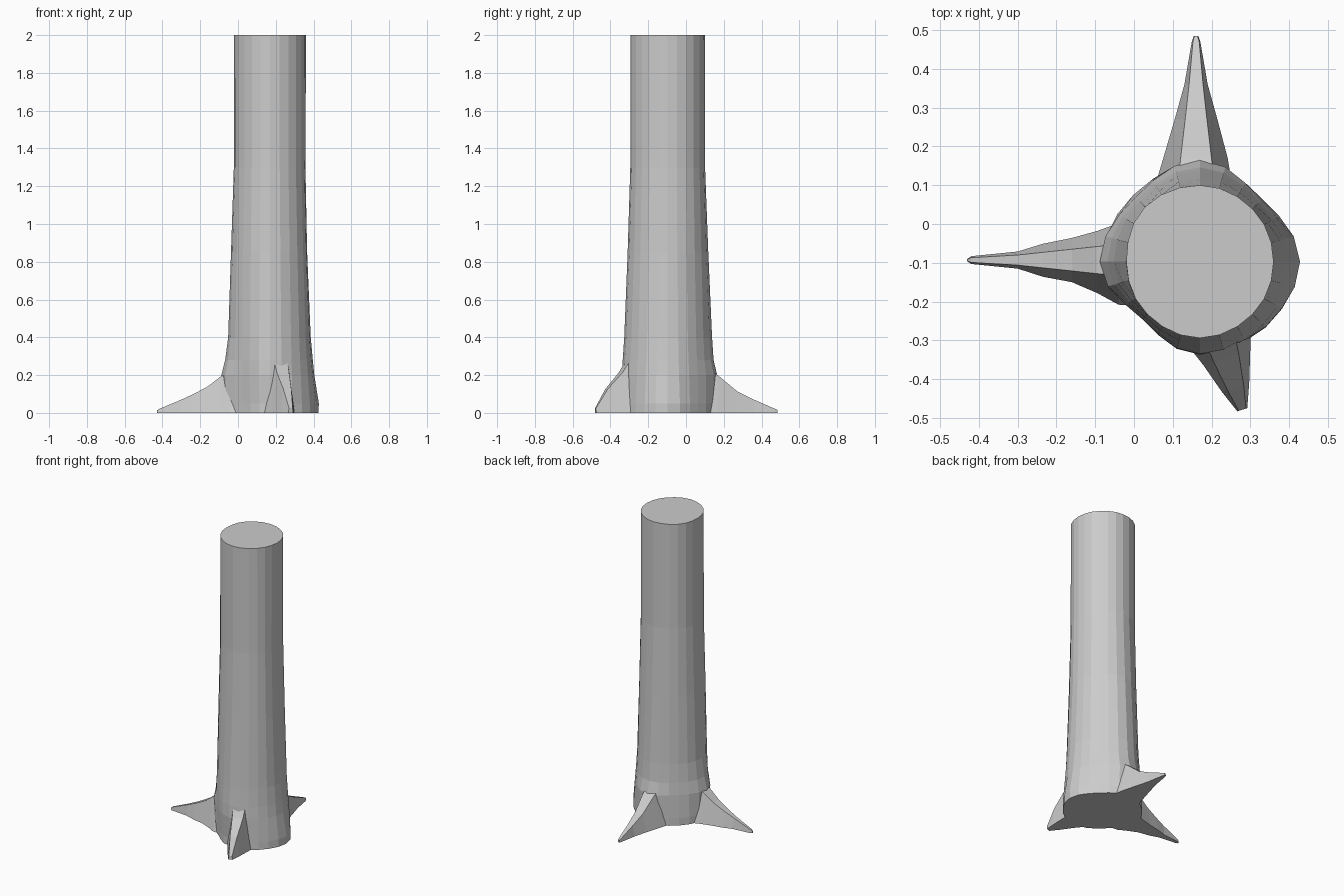
import bpy, bmesh
from math import cos, sin, radians, pi
from mathutils import Vector

if "Cube" in bpy.data.objects:
    bpy.data.objects.remove(bpy.data.objects["Cube"])


def loft(name, rings):
    """Skin a list of equal-length closed rings and cap both ends."""
    bm = bmesh.new()
    vs = [[bm.verts.new(p) for p in r] for r in rings]
    n = len(rings[0])
    for a, b in zip(vs, vs[1:]):
        for i in range(n):
            j = (i + 1) % n
            bm.faces.new((a[i], a[j], b[j], b[i]))
    bm.faces.new(vs[0][::-1])
    bm.faces.new(vs[-1])
    bmesh.ops.recalc_face_normals(bm, faces=bm.faces)
    me = bpy.data.meshes.new(name)
    bm.to_mesh(me)
    bm.free()
    ob = bpy.data.objects.new(name, me)
    bpy.context.collection.objects.link(ob)
    return ob


def trunk_ring(z, radii, sides=24):
    """Ring whose radius is blended between eight compass radii."""
    pts = []
    for i in range(sides):
        t = i * 8 / sides
        k = int(t)
        f = (1 - cos((t - k) * pi)) / 2
        r = radii[k % 8] * (1 - f) + radii[(k + 1) % 8] * f
        a = 2 * pi * i / sides
        pts.append((0.17 + r * cos(a), -0.097 + r * sin(a), z))
    return pts


def root(name, origin, angle, sections):
    """Tapered root; section = distance, left, right, ridge half width, height."""
    a = radians(angle)
    d, s = Vector((cos(a), sin(a), 0)), Vector((-sin(a), cos(a), 0))
    o, up = Vector((*origin, 0)), Vector((0, 0, 1))
    rings = []
    for dist, l, r, w, h in sections:
        c = o + d * dist
        rings.append([c + s * l, c + s * w + up * h, c - s * w + up * h, c - s * r])
    return loft(name, rings)


# Trunk: radii at right, back-right, back, back-left, left, front-left, front, front-right
trunk = loft("tree_trunk", [trunk_ring(z, r) for z, r in [
    (0.00, (.256, .228, .250, .243, .250, .203, .225, .240)),
    (0.05, (.258, .228, .252, .243, .253, .204, .225, .238)),
    (0.20, (.234, .225, .262, .235, .258, .210, .240, .230)),
    (0.28, (.226, .219, .243, .228, .238, .210, .238, .224)),
    (0.40, (.215, .213, .235, .220, .222, .209, .230, .218)),
    (0.85, (.196, .203, .215, .207, .207, .202, .212, .204)),
    (1.30, (.187, .193, .198, .198, .192, .193, .198, .193)),
    (2.00, (.190, .192, .197, .200, .190, .192, .197, .192))]])

# Three buttress roots
roots = [
    root("back_root", (0.16, -0.097), 90, [
        (.05, .100, .090, .050, .25), (.215, .100, .090, .045, .23),
        (.265, .085, .082, .040, .20), (.367, .055, .055, .028, .115),
        (.457, .030, .030, .018, .07), (.567, .011, .011, .008, .022),
        (.582, .006, .006, .004, .015)]),
    root("left_root", (0.17, -0.093), 180, [
        (.05, .125, .100, .045, .24), (.21, .115, .095, .040, .22),
        (.265, .085, .075, .035, .19), (.33, .057, .057, .028, .14),
        (.405, .043, .042, .020, .10), (.47, .022, .022, .013, .07),
        (.59, .010, .010, .006, .02), (.60, .003, .003, .002, .012)]),
    root("front_root", (0.16, -0.097), -72.6, [
        (.06, .090, .085, .040, .38), (.20, .085, .085, .040, .31),
        (.26, .065, .062, .034, .215), (.34, .037, .037, .022, .125),
        (.40, .013, .014, .010, .025)]),
]

# Merge roots into the trunk
for r in roots:
    m = trunk.modifiers.new(r.name, 'BOOLEAN')
    m.operation, m.solver, m.object = 'UNION', 'EXACT', r
bpy.context.view_layer.update()
dg = bpy.context.evaluated_depsgraph_get()
merged = bpy.data.meshes.new_from_object(trunk.evaluated_get(dg))
trunk.modifiers.clear()
trunk.data = merged
for r in roots:
    bpy.data.objects.remove(r)
